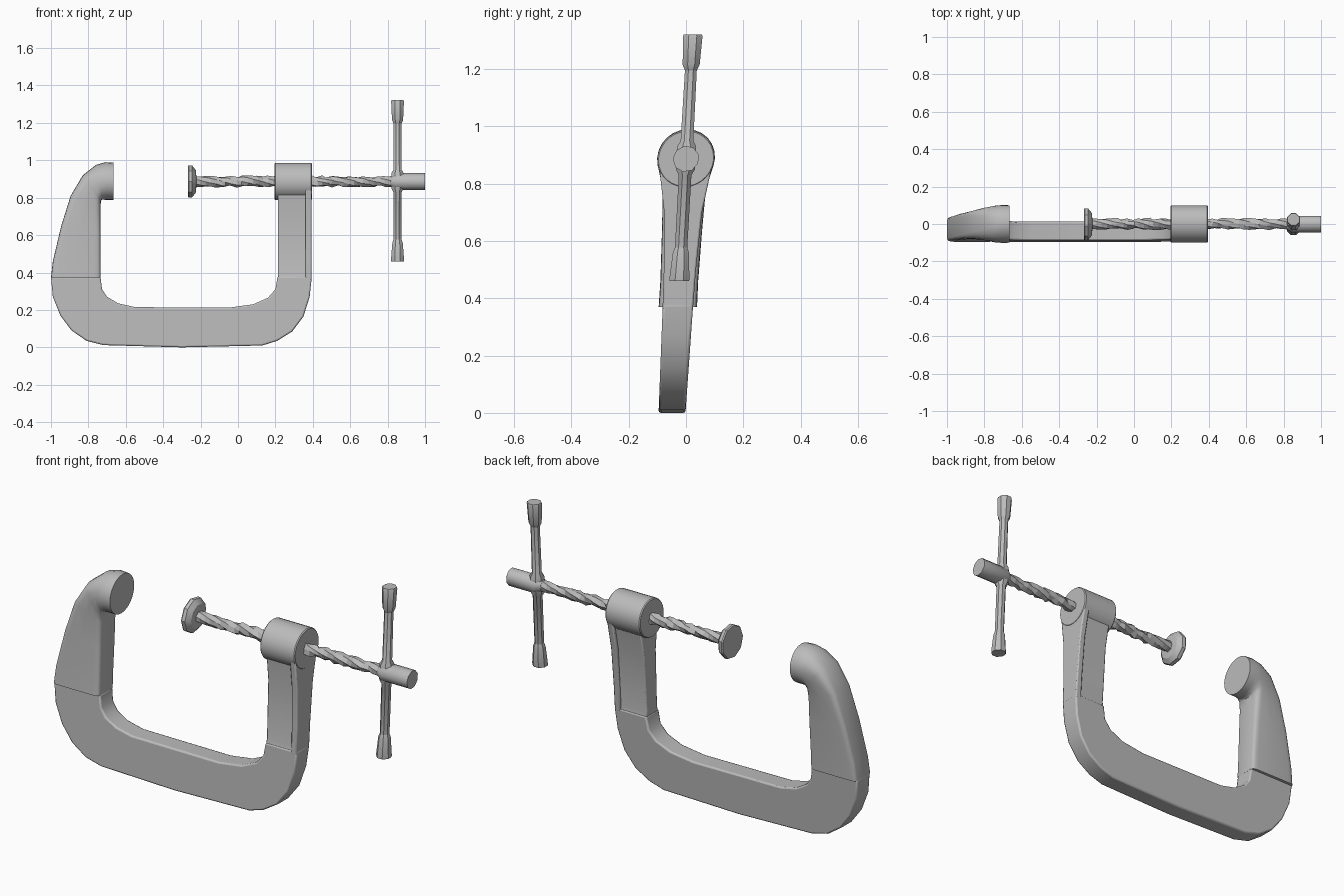
import bpy, bmesh, math, random
from mathutils import Vector

cube = bpy.data.objects.get("Cube")
if cube:
    bpy.data.objects.remove(cube)

random.seed(4)
AXIS_Z = 0.887

steel = bpy.data.materials.new("grey steel")
steel.use_nodes = True
GREY = (0.5, 0.5, 0.5, 1)
steel.diffuse_color = GREY
steel.node_tree.nodes["Principled BSDF"].inputs["Base Color"].default_value = GREY


def finish(bm, name, angle=35, bevel=0):
    """Lean the part slightly about the screw axis, then make an object."""
    for v in bm.verts:
        v.co.y += 0.055 * (v.co.z - AXIS_Z)
    bmesh.ops.recalc_face_normals(bm, faces=bm.faces)
    mesh = bpy.data.meshes.new(name)
    bm.to_mesh(mesh)
    bm.free()
    mesh.materials.append(steel)
    obj = bpy.data.objects.new(name, mesh)
    bpy.context.collection.objects.link(obj)
    if bevel:
        mod = obj.modifiers.new("soft edges", 'BEVEL')
        mod.width = bevel
        mod.segments = 2
        mod.limit_method = 'ANGLE'
        mod.angle_limit = math.radians(50)
    bpy.ops.object.select_all(action='DESELECT')
    obj.select_set(True)
    bpy.context.view_layer.objects.active = obj
    bpy.ops.object.shade_smooth_by_angle(angle=math.radians(angle))
    return obj


def loft(rings, name, angle=35, bevel=0):
    """Skin a list of equal-length closed rings and cap both ends."""
    bm = bmesh.new()
    loops = [[bm.verts.new(p) for p in ring] for ring in rings]
    for a, b in zip(loops, loops[1:]):
        for i in range(len(a)):
            j = (i + 1) % len(a)
            bm.faces.new((a[i], a[j], b[j], b[i]))
    bm.faces.new(loops[0])
    bm.faces.new(loops[-1])
    return finish(bm, name, angle, bevel)


def turned(name, profile, sides, axis, centre, angle=35):
    """Solid of revolution from (position, radius) pairs along x or z."""
    rings = []
    for t, r in profile:
        ring = []
        for i in range(sides):
            a = 2 * math.pi * (i + 0.5) / sides
            u, w = r * math.cos(a), r * math.sin(a)
            ring.append((t, u, centre + w) if axis == 'x' else (centre + u, w, t))
        rings.append(ring)
    return loft(rings, name, angle)


def section(outer, inner, half_width, power):
    """Rounded cross-section spanning two (x, z) points; power 1 is an ellipse."""
    o, n = Vector((outer[0], 0, outer[1])), Vector((inner[0], 0, inner[1]))
    mid, half = (o + n) / 2, (o - n) / 2
    ring = []
    for i in range(24):
        a = 2 * math.pi * i / 24
        c, s = math.cos(a), math.sin(a)
        ring.append(mid + half * math.copysign(abs(c) ** power, c)
                    + Vector((0, half_width * math.copysign(abs(s) ** power, s), 0)))
    return ring


# U-shaped lower frame
outline = [(-1, .375), (-.99, .27), (-.95, .17), (-.89, .09), (-.81, .035), (-.72, .012),
           (-.3, 0), (.13, .01), (.21, .035), (.29, .085), (.35, .165), (.383, .27),
           (.395, .38), (.212, .38), (.2, .31), (.16, .265), (.08, .23), (-.05, .212),
           (-.55, .215), (-.64, .235), (-.7, .27), (-.727, .31), (-.735, .375)]
loft([[(x, y * (0.047 + 0.016 * z), z) for x, z in outline] for y in (-1, 1)],
     "lower_frame", 40, 0.008)

# Curled arm ending in the round fixed jaw
stations = [((-1, .37), (-.735, .37), .067, .22),
            ((-.99, .46), (-.735, .46), .066, .22),
            ((-.945, .65), (-.735, .62), .07, .25),
            ((-.895, .81), (-.735, .745), .075, .35),
            ((-.83, .92), (-.733, .785), .088, .6),
            ((-.76, .975), (-.725, .79), .098, .9),
            ((-.71, .99), (-.7, .788), .101, 1),
            ((-.665, .987), (-.665, .788), .1, 1)]
loft([section(*s) for s in stations], "fixed_jaw_arm", 45)

# Recessed web and flared rim of the screw arm
def tapered_slab(name, x0, x1, levels):
    loft([[(x0, -w, z), (x1, -w, z), (x1, w, z), (x0, w, z)] for z, w in levels],
         name, 35, 0.006)

tapered_slab("screw_arm_web", .213, .37, [(.36, .053), (.40, .044), (.7, .05), (.86, .075)])
tapered_slab("screw_arm_rim", .36, .393, [(.36, .053), (.5, .056), (.7, .066), (.86, .092)])

# Boss that holds the screw
turned("screw_boss", [(.195, .096), (.2, .1), (.39, .1), (.395, .096)], 32, 'x', AXIS_Z)

# Rough faceted screw
rings = []
for k in range(39):
    x = -.23 + 1.07 * k / 38
    rough = 0.008 if 3 < k < 36 else 0
    ring = []
    for i in range(7):
        a = 2 * math.pi * i / 7 + k * 0.25
        r = 0.029 + random.uniform(-rough, rough * 0.6)
        ring.append((x + random.uniform(-rough, rough), r * math.cos(a),
                     AXIS_Z + r * math.sin(a)))
    rings.append(ring)
loft(rings, "screw", 10)

# Swivel pad and screw head
turned("swivel_pad", [(-.268, .084), (-.262, .088), (-.245, .086), (-.226, .062), (-.222, .025)],
       9, 'x', AXIS_Z, 30)
turned("screw_head", [(.815, .028), (.845, .046), (1, .046)], 9, 'x', AXIS_Z, 45)

# Sliding handle with flared ends
BAR_X = .853
turned("handle_bar", [(.5, .023), (.83, .024), (.85, .036), (.93, .036), (.95, .024), (1.25, .022)],
       8, 'z', BAR_X, 30)
turned("handle_top_end", [(1.195, .022), (1.215, .032), (1.315, .037), (1.322, .034)],
       8, 'z', BAR_X, 30)
turned("handle_bottom_end", [(.46, .037), (.468, .038), (.56, .03), (.578, .023)],
       8, 'z', BAR_X, 30)
